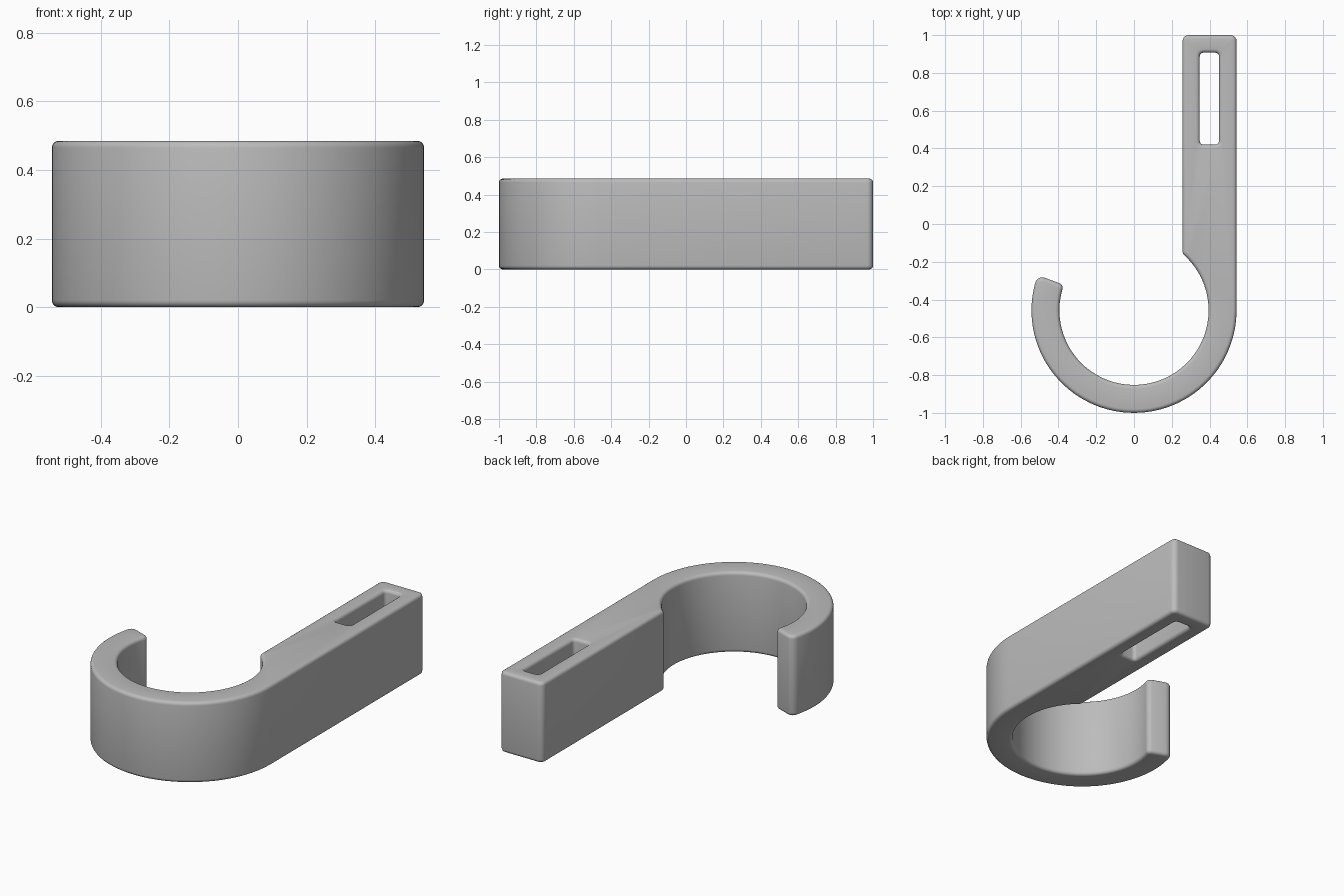
import bpy, bmesh, math
from mathutils import Vector

if "Cube" in bpy.data.objects:
    bpy.data.objects.remove(bpy.data.objects["Cube"])

HEIGHT, RIM = 0.485, 0.02          # thickness and rounded rim radius
CY, R_OUT, R_IN = -0.457, 0.543, 0.395
SHANK_L, SHANK_R = 0.257, 0.543
TIP = math.radians(160)


def arc(radius, a0, a1, n):
    return [Vector((radius * math.cos(a0 + (a1 - a0) * i / n),
                    CY + radius * math.sin(a0 + (a1 - a0) * i / n))) for i in range(n + 1)]


def round_corners(points, radii, steps=5):
    """Replace the corners listed in radii {index: radius} with fillets."""
    out = []
    for i, p in enumerate(points):
        if i not in radii:
            out.append(p)
            continue
        a = (points[i - 1] - p).normalized()
        b = (points[(i + 1) % len(points)] - p).normalized()
        half = a.angle(b) / 2
        r = radii[i]
        centre = p + (a + b).normalized() * (r / math.sin(half))
        start = (p + a * (r / math.tan(half)) - centre).normalized()
        end = (p + b * (r / math.tan(half)) - centre).normalized()
        for k in range(steps + 1):
            out.append(centre + start.slerp(end, k / steps).normalized() * r)
    return out


def inset(points, d):
    """Move a loop towards its left side by d, with mitred corners."""
    out = []
    for i, p in enumerate(points):
        e0 = (p - points[i - 1]).normalized()
        e1 = (points[(i + 1) % len(points)] - p).normalized()
        n0, n1 = Vector((-e0.y, e0.x)), Vector((-e1.y, e1.x))
        out.append(p + (n0 + n1) * (d / (1 + n0.dot(n1))))
    return out


def add_wall(bm, points):
    """Wall with rounded top and bottom rims; returns the two cap edge loops."""
    quarter = [math.pi / 2 * k / 4 for k in range(5)]
    levels = [(RIM * (1 - math.sin(a)), RIM * (1 - math.cos(a))) for a in quarter]
    levels += [(d, HEIGHT - z) for d, z in reversed(levels)]
    rings = [[bm.verts.new((p.x, p.y, z)) for p in inset(points, d)] for d, z in levels]
    n = len(points)
    for lo, hi in zip(rings, rings[1:]):
        for i in range(n):
            j = (i + 1) % n
            bm.faces.new((lo[i], lo[j], hi[j], hi[i]))
    return [[bm.edges.get((r[i], r[(i + 1) % n])) for i in range(n)]
            for r in (rings[0], rings[-1])]


# hook outline, counter-clockwise: tip, outer bend, shank, inner bend
outer = arc(R_OUT, TIP, 2 * math.pi, 40)
inner_start = math.acos(SHANK_L / R_IN)
inner = arc(R_IN, inner_start, TIP - 2 * math.pi, 50)
outline = outer + [Vector((SHANK_R, 1)), Vector((SHANK_L, 1))] + inner
n_out = len(outer)
outline = round_corners(outline, {0: 0.038, n_out: 0.032, n_out + 1: 0.032,
                                  n_out + 2: 0.03, len(outline) - 1: 0.028})

# slot through the shank, clockwise
slot = [Vector(p) for p in ((0.348, 0.42), (0.348, 0.907), (0.45, 0.907), (0.45, 0.42))]
slot = round_corners(slot, {i: 0.02 for i in range(4)})

bm = bmesh.new()
for caps in zip(add_wall(bm, outline), add_wall(bm, slot)):
    bmesh.ops.triangle_fill(bm, edges=caps[0] + caps[1], use_beauty=True)
bmesh.ops.recalc_face_normals(bm, faces=bm.faces)

mesh = bpy.data.meshes.new("hook")
bm.to_mesh(mesh)
bm.free()
hook = bpy.data.objects.new("hook", mesh)
bpy.context.collection.objects.link(hook)

grey = bpy.data.materials.new("grey plastic")
grey.diffuse_color = (0.5, 0.5, 0.5, 1)
grey.use_nodes = True
grey.node_tree.nodes["Principled BSDF"].inputs["Base Color"].default_value = grey.diffuse_color
mesh.materials.append(grey)

bpy.context.view_layer.objects.active = hook
hook.select_set(True)
bpy.ops.object.shade_smooth_by_angle(angle=math.radians(35))
